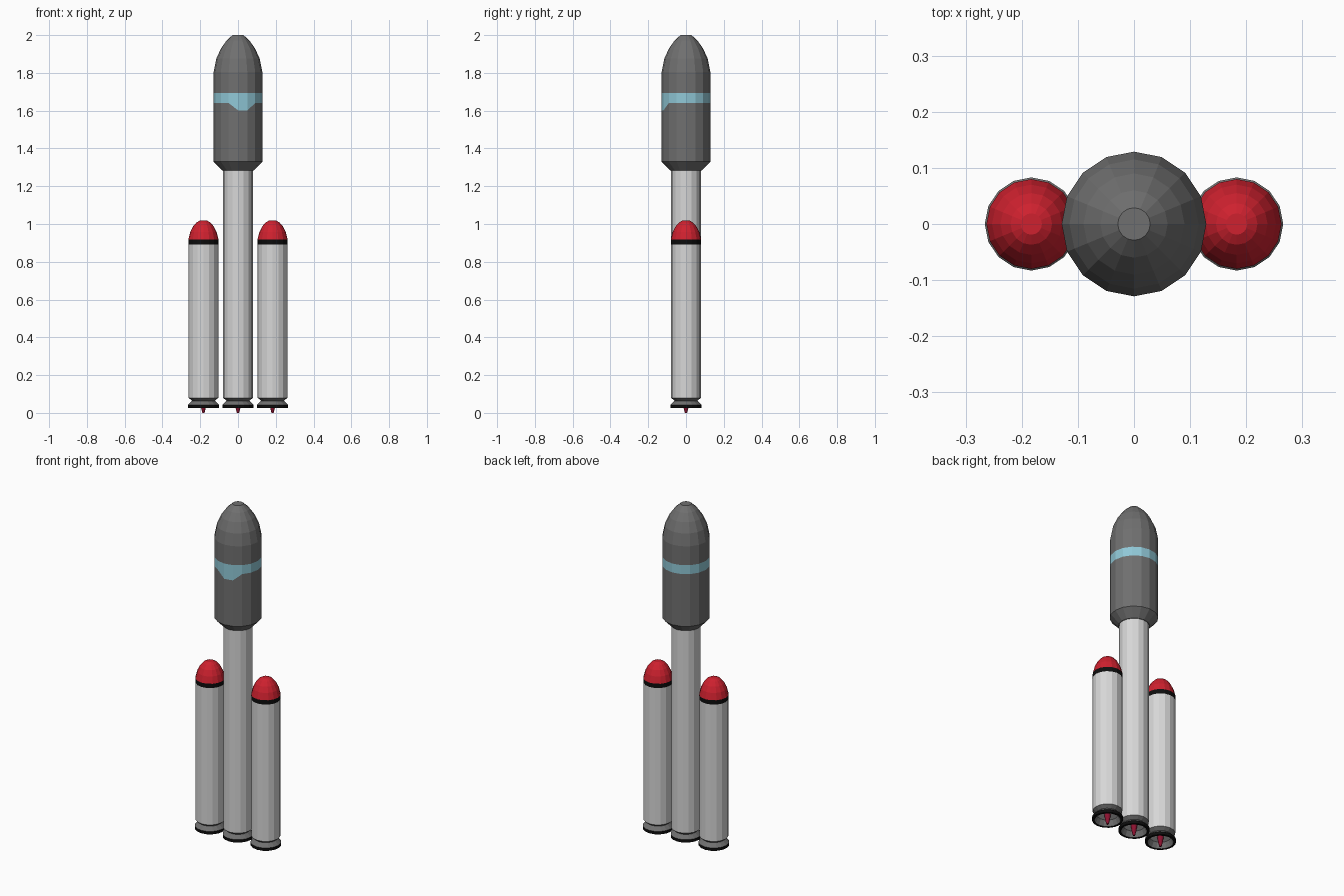
import bpy, bmesh, math

if "Cube" in bpy.data.objects:
    bpy.data.objects.remove(bpy.data.objects["Cube"])

SIDES = 16


def mat(name, r, g, b):
    m = bpy.data.materials.new(name)
    m.diffuse_color = (r, g, b, 1)
    m.use_nodes = True
    m.node_tree.nodes["Principled BSDF"].inputs["Base Color"].default_value = m.diffuse_color
    return m


WHITE = mat("white_paint", 0.68, 0.68, 0.68)
GREY = mat("fairing_grey", 0.16, 0.16, 0.16)
BLUE = mat("light_blue", 0.28, 0.58, 0.68)
RED = mat("nose_red", 0.62, 0.015, 0.028)
BLACK = mat("black", 0.004, 0.004, 0.004)
CRIMSON = mat("nozzle_crimson", 0.27, 0.006, 0.03)


def lathe(name, profile, x=0, cap_top=None, cap_bottom=None, adjust=None):
    """Turn (radius, z, material of the band above) rings around z."""
    bm = bmesh.new()
    mats = []

    def slot(m):
        if m not in mats:
            mats.append(m)
        return mats.index(m)

    rings = []
    for i, (r, z, m) in enumerate(profile):
        ring = []
        for k in range(SIDES):
            a = 2 * math.pi * k / SIDES
            zz = z + (adjust(i, k) if adjust else 0)
            ring.append(bm.verts.new((r * math.cos(a), r * math.sin(a), zz)))
        rings.append(ring)
    for i in range(len(rings) - 1):
        for k in range(SIDES):
            n = (k + 1) % SIDES
            f = bm.faces.new((rings[i][k], rings[i][n], rings[i + 1][n], rings[i + 1][k]))
            f.material_index = slot(profile[i][2])
    if cap_top:
        bm.faces.new(rings[-1]).material_index = slot(cap_top)
    if cap_bottom:
        bm.faces.new(rings[0][::-1]).material_index = slot(cap_bottom)
    me = bpy.data.meshes.new(name)
    bm.to_mesh(me)
    bm.free()
    for m in mats:
        me.materials.append(m)
    ob = bpy.data.objects.new(name, me)
    ob.location.x = x
    bpy.context.collection.objects.link(ob)
    return ob


def engine(name, x):
    # Hollow skirt: inner cone, black rim, then waisted outside up to the tank
    lathe(name + "_skirt", [
        (0.056, 0.058, GREY), (0.070, 0.026, BLACK), (0.083, 0.026, BLACK),
        (0.083, 0.043, GREY), (0.060, 0.064, GREY), (0.079, 0.080, GREY)],
        x, cap_bottom=WHITE)
    # Tapered nozzle hanging under the tank
    lathe(name + "_nozzle", [
        (0.006, 0.0, CRIMSON), (0.013, 0.028, CRIMSON), (0.018, 0.062, CRIMSON)],
        x, cap_top=CRIMSON, cap_bottom=CRIMSON)


# Central core stage
lathe("core_tank", [(0.079, 0.08, WHITE), (0.079, 1.29, WHITE)],
      cap_top=WHITE, cap_bottom=WHITE)
engine("core", 0)


# Payload fairing; the blue band dips on the two front corners
def dip(ring, k):
    return -0.038 if ring == 2 and k in (12, 13) else 0


lathe("payload_fairing", [
    (0.083, 1.283, GREY), (0.129, 1.33, GREY), (0.129, 1.64, BLUE),
    (0.129, 1.693, GREY), (0.129, 1.805, GREY), (0.115, 1.875, GREY),
    (0.090, 1.930, GREY), (0.060, 1.972, GREY), (0.029, 2.0, GREY)],
    cap_top=GREY, cap_bottom=GREY, adjust=dip)

# Side boosters
for side, x in (("left", -0.183), ("right", 0.183)):
    lathe(side + "_booster", [
        (0.079, 0.08, WHITE), (0.079, 0.892, BLACK), (0.080, 0.918, RED),
        (0.070, 0.957, RED), (0.055, 0.987, RED), (0.037, 1.008, RED),
        (0.019, 1.018, RED)], x, cap_top=RED, cap_bottom=WHITE)
    engine(side + "_booster", x)
